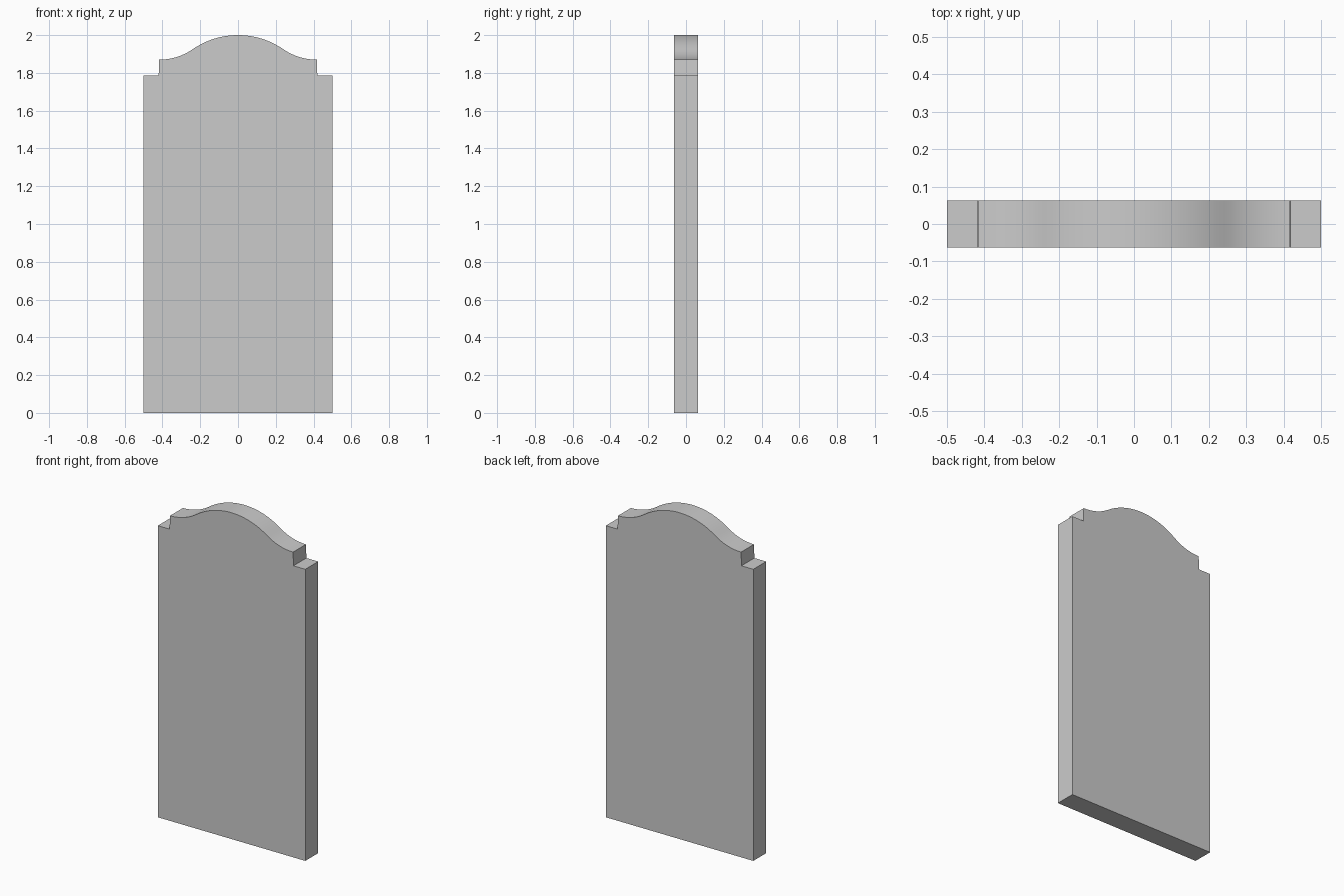
import bpy, bmesh, math

if "Cube" in bpy.data.objects:
    bpy.data.objects.remove(bpy.data.objects["Cube"])

HALF_W, HALF_T = 0.5, 0.0625
SHOULDER_Z, STEP_X, STEP_Z, TOP_Z = 1.787, 0.42, 1.87, 2.0
CURVE_END, BEND_X, STEPS = 0.417, 0.24, 12


# Height of the crown: a convex arc flowing into a concave one
def crown_z(x):
    drop = (TOP_Z - STEP_Z) * BEND_X / CURVE_END
    r = (BEND_X ** 2 + drop ** 2) / (2 * drop)
    if x <= BEND_X:
        return TOP_Z - r + math.sqrt(r * r - x * x)
    r *= (CURVE_END - BEND_X) / BEND_X
    return STEP_Z + r - math.sqrt(r * r - (CURVE_END - x) ** 2)


# Right half of the outline, bottom to just before the centre, then mirrored
xs = [CURVE_END + (BEND_X - CURVE_END) * i / STEPS for i in range(STEPS)]
xs += [BEND_X * (1 - i / STEPS) for i in range(STEPS)]
right = [(HALF_W, 0), (HALF_W, SHOULDER_Z), (STEP_X, SHOULDER_Z)]
right += [(x, crown_z(x)) for x in xs]
outline = right + [(0, TOP_Z)] + [(-x, z) for x, z in reversed(right)]

# Extrude the outline through the thickness
bm = bmesh.new()
front = bm.faces.new([bm.verts.new((x, -HALF_T, z)) for x, z in outline])
ext = bmesh.ops.extrude_face_region(bm, geom=[front], use_keep_orig=True)
back = [v for v in ext["geom"] if isinstance(v, bmesh.types.BMVert)]
bmesh.ops.translate(bm, verts=back, vec=(0, 2 * HALF_T, 0))
bmesh.ops.recalc_face_normals(bm, faces=bm.faces)

mesh = bpy.data.meshes.new("headstone_slab")
bm.to_mesh(mesh)
bm.free()
slab = bpy.data.objects.new("headstone_slab", mesh)
bpy.context.collection.objects.link(slab)

# Smooth crown, sharp corners
bpy.context.view_layer.objects.active = slab
slab.select_set(True)
bpy.ops.object.shade_smooth_by_angle(angle=math.radians(30))
